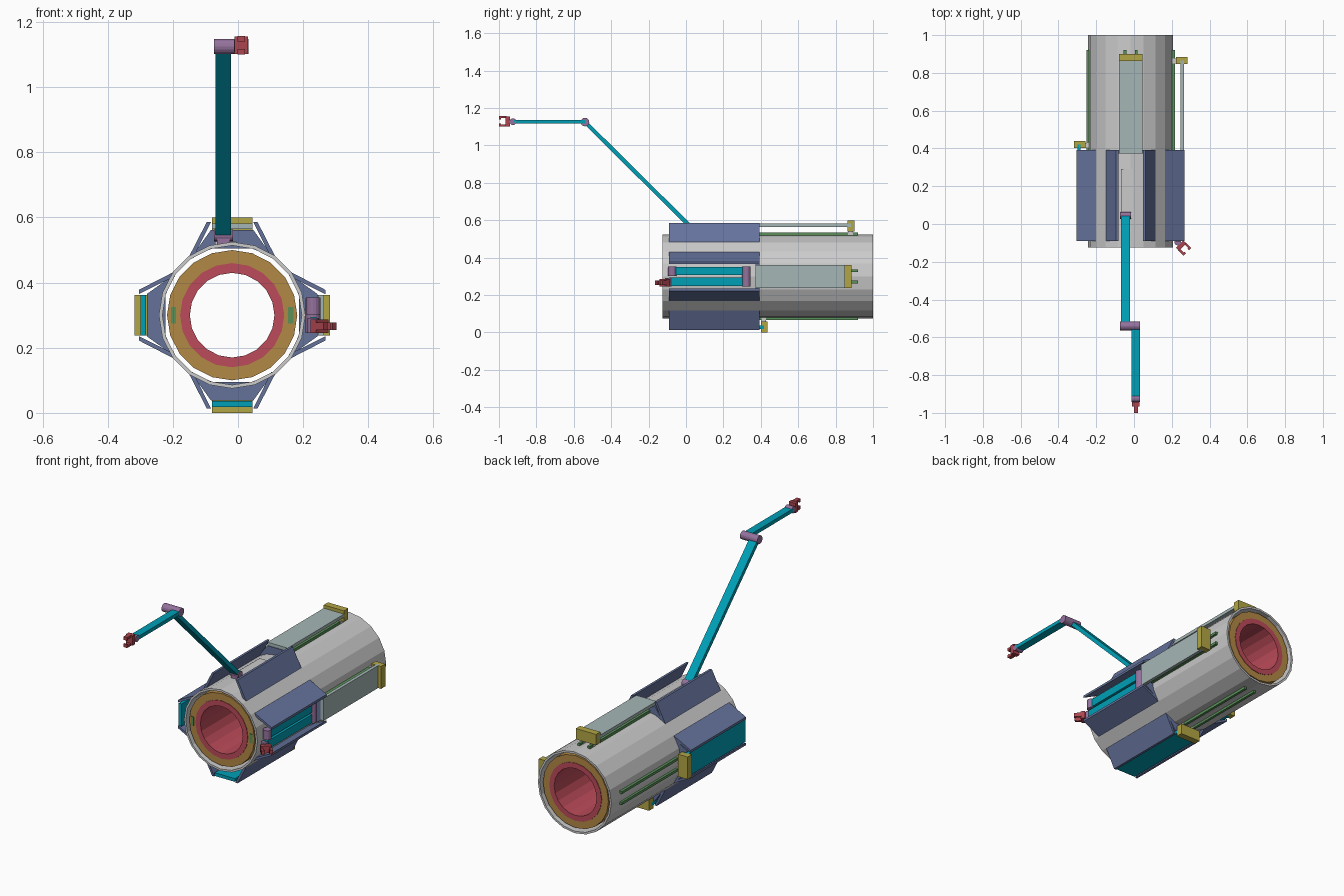
import bpy, bmesh, math
from mathutils import Matrix, Vector

if "Cube" in bpy.data.objects:
    bpy.data.objects.remove(bpy.data.objects["Cube"])

CX, CZ = -0.018, 0.30


def mat(name, r, g, b):
    m = bpy.data.materials.new(name)
    m.diffuse_color = (r, g, b, 1)
    m.use_nodes = True
    m.node_tree.nodes["Principled BSDF"].inputs["Base Color"].default_value = m.diffuse_color
    return m


BLUE = mat("blue", 0.13, 0.17, 0.33)
TEAL = mat("teal", 0.0, 0.35, 0.47)
PURPLE = mat("purple", 0.30, 0.17, 0.34)
RED = mat("red", 0.42, 0.06, 0.08)
PINK = mat("pink_red", 0.50, 0.07, 0.10)
ORANGE = mat("orange", 0.45, 0.25, 0.06)
YELLOW = mat("yellow", 0.45, 0.38, 0.06)
GREEN = mat("green", 0.10, 0.28, 0.10)
PALE = mat("pale_grey", 0.38, 0.47, 0.47)


def finish(name, bm, m=None, M=Matrix()):
    bmesh.ops.recalc_face_normals(bm, faces=bm.faces)
    me = bpy.data.meshes.new(name)
    bm.to_mesh(me)
    bm.free()
    ob = bpy.data.objects.new(name, me)
    ob.matrix_world = M
    if m:
        me.materials.append(m)
    bpy.context.collection.objects.link(ob)
    return ob


def box(name, lo, hi, m=None, M=Matrix()):
    bm = bmesh.new()
    bmesh.ops.create_cube(bm, size=1)
    for v in bm.verts:
        v.co = Vector(lo[i] + (v.co[i] + 0.5) * (hi[i] - lo[i]) for i in range(3))
    return finish(name, bm, m, M)


def prism(name, pts, y0, y1, m=None, M=Matrix()):
    """Extrude an (x, z) profile along y."""
    bm = bmesh.new()
    f = bm.faces.new([bm.verts.new((x, y0, z)) for x, z in pts])
    ext = bmesh.ops.extrude_face_region(bm, geom=[f])["geom"]
    bmesh.ops.translate(bm, vec=(0, y1 - y0, 0),
                        verts=[v for v in ext if isinstance(v, bmesh.types.BMVert)])
    return finish(name, bm, m, M)


def tube(name, ro, ri, y0, y1, m=None, n=20):
    bm = bmesh.new()
    rings = []
    for i in range(n):
        a = 2 * math.pi * i / n
        rings.append([bm.verts.new((CX + r * math.sin(a), y, CZ + r * math.cos(a)))
                      for r, y in ((ro, y0), (ro, y1), (ri, y1), (ri, y0))])
    for i in range(n):
        p, q = rings[i], rings[(i + 1) % n]
        for k in range(4):
            bm.faces.new((p[k], p[(k + 1) % 4], q[(k + 1) % 4], q[k]))
    return finish(name, bm, m)


def rod(name, a, b, r, m, n=16):
    """Cylinder from a to b."""
    a, b = Vector(a), Vector(b)
    bm = bmesh.new()
    bmesh.ops.create_cone(bm, cap_ends=True, segments=n, radius1=r, radius2=r,
                          depth=(b - a).length)
    q = (b - a).to_track_quat('Z', 'Y').to_matrix().to_4x4()
    return finish(name, bm, m, Matrix.Translation((a + b) / 2) @ q)


def gripper(name, M):
    """Gripper pointing along -y, wrist at the origin."""
    box(name + "_palm", (-0.02, -0.036, -0.027), (0.02, -0.012, 0.027), RED, M)
    for s in (-1, 1):
        box(name + "_finger", (-0.011, -0.07, s * 0.023 - 0.006),
            (0.011, -0.03, s * 0.023 + 0.006), RED, M)
        box(name + "_fingertip", (-0.011, -0.07, s * 0.017 - 0.006),
            (0.011, -0.06, s * 0.017 + 0.006), RED, M)


# Nested hull tubes
tube("outer_shell", 0.225, 0.214, -0.125, 1.0)
tube("middle_tube", 0.20, 0.158, -0.115, 0.99, ORANGE)
tube("inner_tube", 0.16, 0.13, -0.118, 0.993, PINK)
for s in (-1, 1):
    box("front_marker", (CX + s * 0.18 - 0.008, -0.118, CZ - 0.025),
        (CX + s * 0.18 + 0.008, -0.112, CZ + 0.025), GREEN)

# Four equipment bays: local x is sideways, local z is outwards from the hull axis
for side, angle, is_open, back in (("top", 0, True, 0.882), ("right", 90, True, 0.866),
                                   ("bottom", 180, False, 0.418), ("left", 270, False, 0.420)):
    M = Matrix.Translation((CX, 0, CZ)) @ Matrix.Rotation(math.radians(angle), 4, 'Y')
    # Sloped bay walls and rear bulkhead
    for s in (-1, 1):
        prism(side + "_bay_wall", [(s * 0.065, 0.286), (s * 0.078, 0.286),
                                   (s * 0.135, 0.175), (s * 0.120, 0.175)], -0.09, 0.393, BLUE, M)
        # Sliding rails
        box(side + "_rail", (s * 0.03 - 0.007, 0.39, 0.212),
            (s * 0.03 + 0.007, 0.92, 0.234), GREEN, M)
        box(side + "_rail_foot", (s * 0.03 - 0.009, back - 0.015, 0.22),
            (s * 0.03 + 0.009, back + 0.01, 0.25), None, M)
    prism(side + "_bay_bulkhead", [(-0.065, 0.262), (0.065, 0.262), (0.125, 0.178),
                                   (0.06, 0.205), (-0.06, 0.205), (-0.125, 0.178)],
          0.372, 0.392, BLUE, M)
    # Sliding door and its end block
    y0 = 0.372 if is_open else -0.09
    box(side + "_door", (-0.062, y0, 0.264), (0.062, back, 0.282), PALE if is_open else TEAL, M)
    box(side + "_door_block", (-0.062, back - 0.018, 0.24), (0.062, back + 0.019, 0.30), YELLOW, M)

# Shallow cradle under the raised arm
box("arm_cradle", (-0.07, 0.05, 0.515), (-0.005, 0.29, 0.527))

# Raised arm on top
base, elbow = Vector((-0.045, 0.045, 0.545)), Vector((-0.045, -0.54, 1.125))
rod("top_shoulder_joint", (-0.074, 0.045, 0.545), (-0.016, 0.045, 0.545), 0.018, PURPLE)
box("top_shoulder_mount", (-0.065, 0.03, 0.515), (-0.025, 0.06, 0.54), PURPLE)
d = elbow - base
M = Matrix.Translation(base) @ Matrix.Rotation(-math.atan2(d.z, -d.y), 4, 'X')
box("top_upper_arm", (-0.024, -d.length, -0.011), (0.024, 0, 0.011), TEAL, M)
rod("top_elbow_joint", (-0.074, -0.54, 1.125), (0.032, -0.54, 1.125), 0.023, PURPLE)
box("top_forearm", (-0.012, -0.92, 1.116), (0.032, -0.54, 1.136), TEAL)
rod("top_wrist_joint", (-0.012, -0.925, 1.127), (0.032, -0.925, 1.127), 0.018, PURPLE)
gripper("top_gripper", Matrix.Translation((0.010, -0.93, 1.129)))

# Folded arm in the right bay
rod("right_shoulder_joint", (0.231, -0.073, 0.302), (0.231, -0.073, 0.354), 0.022, PURPLE)
box("right_upper_arm", (0.220, -0.06, 0.306), (0.242, 0.32, 0.350), TEAL)
rod("right_elbow_joint", (0.231, 0.323, 0.245), (0.231, 0.323, 0.352), 0.023, PURPLE)
box("right_forearm", (0.222, -0.09, 0.248), (0.241, 0.32, 0.294), TEAL)
rod("right_wrist_joint", (0.231, -0.095, 0.245), (0.231, -0.095, 0.292), 0.018, PURPLE)
gripper("right_gripper", Matrix.Translation((0.233, -0.097, 0.266))
        @ Matrix.Rotation(math.radians(45), 4, 'Z') @ Matrix.Rotation(math.radians(90), 4, 'Y'))
